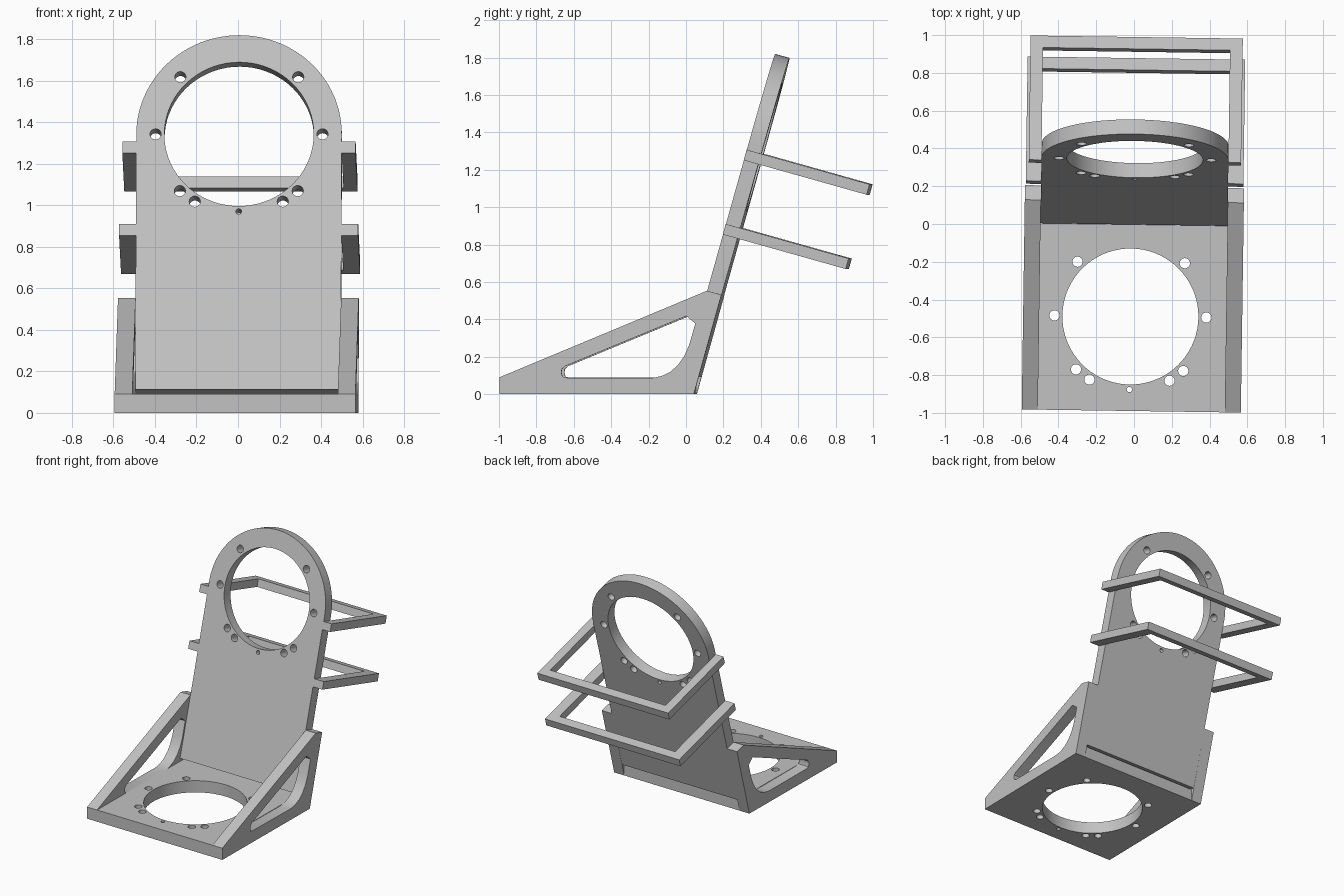
import bpy, bmesh, math
from mathutils import Matrix, Vector

cube = bpy.data.objects.get("Cube")
if cube:
    bpy.data.objects.remove(cube, do_unlink=True)

grey = bpy.data.materials.new("light grey")
grey.use_nodes = True
colour = (0.54, 0.54, 0.54, 1)
grey.diffuse_color = colour
grey.node_tree.nodes["Principled BSDF"].inputs["Base Color"].default_value = colour

TURN = Matrix.Rotation(-0.0145, 4, "Z")
TILT = math.radians(15.7)
X = Vector((1, 0, 0))
UP = Vector((0, math.sin(TILT), math.cos(TILT)))       # along the leaning plate
BACK = Vector((0, math.cos(TILT), -math.sin(TILT)))    # out of its rear face
HALF, OUTER, THICK = 0.495, 0.58, 0.08
RING_Z = 1.343


def front_point(z):
    """Point on the front face of the leaning plate at height z."""
    return Vector((0, -0.035 + z * math.tan(TILT), z))


def frame(origin, x, y):
    m = Matrix((x, y, x.cross(y))).transposed().to_4x4()
    m.translation = origin
    return m


def circle(cx, cy, r, n=24, start=0, sweep=2 * math.pi):
    steps = n if sweep > 6 else n + 1
    return [(cx + r * math.cos(start + sweep * i / n),
             cy + r * math.sin(start + sweep * i / n)) for i in range(steps)]


def panel(name, outlines, thickness, matrix):
    """Flat panel: the first outline is the rim, the others are openings."""
    curve = bpy.data.curves.new(name, "CURVE")
    curve.dimensions = "2D"
    curve.fill_mode = "BOTH"
    curve.extrude = thickness / 2
    for points in outlines:
        spline = curve.splines.new("POLY")
        spline.points.add(len(points) - 1)
        for p, (x, y) in zip(spline.points, points):
            p.co = (x, y, 0, 1)
        spline.use_cyclic_u = True
    temp = bpy.data.objects.new(name + "_outline", curve)
    bpy.context.scene.collection.objects.link(temp)
    bpy.context.view_layer.update()
    deps = bpy.context.evaluated_depsgraph_get()
    mesh = bpy.data.meshes.new_from_object(temp.evaluated_get(deps))
    bpy.data.objects.remove(temp, do_unlink=True)
    bm = bmesh.new()
    bm.from_mesh(mesh)
    bmesh.ops.remove_doubles(bm, verts=bm.verts, dist=0.0001)
    bmesh.ops.recalc_face_normals(bm, faces=bm.faces)
    bm.to_mesh(mesh)
    bm.free()
    mesh.name = name
    mesh.materials.clear()
    mesh.materials.append(grey)
    obj = bpy.data.objects.new(name, mesh)
    bpy.context.scene.collection.objects.link(obj)
    obj.matrix_world = TURN @ matrix
    bpy.ops.object.select_all(action="DESELECT")
    obj.select_set(True)
    bpy.context.view_layer.objects.active = obj
    bpy.ops.object.shade_smooth_by_angle(angle=math.radians(30))
    return obj


def openings(cx, cy):
    """Large round opening with its ring of bolt holes."""
    holes = [circle(cx, cy, 0.36, 72), circle(cx, cy - 0.387, 0.014, 16)]
    for side in (-1, 1):
        for x, y in ((0.284, 0.286), (0.402, 0), (0.284, -0.284), (0.212, -0.337)):
            holes.append(circle(cx + side * x, cy + y, 0.027))
    return holes


# Base plate
base_rim = [(-HALF, -0.99), (HALF, -0.99), (HALF, 0.05), (-HALF, 0.05)]
panel("base_plate", [base_rim] + openings(-0.012, -0.49), 0.09,
      Matrix.Translation((0, 0, 0.045)))

# Leaning plate with a round top
plate_rim = [(-HALF, -1.277), (HALF, -1.277)] + circle(0, 0, HALF, 48, 0, math.pi)
panel("leaning_plate", [plate_rim] + openings(0, 0), THICK,
      frame(front_point(RING_Z) + BACK * THICK / 2, X, UP))

# Triangular side walls with a rounded window
top = front_point(0.553)
top_back = top + BACK * THICK
wall_rim = [(-0.99, 0), (0.05, 0), (top_back.y, top_back.z), (top.y, top.z), (-0.99, 0.09)]
window = [(-0.635, 0.088), (-0.652, 0.094), (-0.658, 0.115), (-0.655, 0.135),
          (-0.638, 0.15), (0.01, 0.418), (0.058, 0.378)]
bend = [(0.025, 0.262), (-0.002, 0.202), (-0.035, 0.156), (-0.075, 0.12),
        (-0.12, 0.098), (-0.165, 0.088), (-0.2, 0.086)]
for name, side in (("left_wall", 1), ("right_wall", -1)):
    panel(name, [wall_rim, window + bend], OUTER - HALF,
          frame(Vector((side * (OUTER + HALF) / 2, 0, 0)),
                Vector((0, 1, 0)), Vector((0, 0, 1))))

# Rear loop brackets, square to the leaning plate
BAR, REACH = 0.058, 0.683
for name, z, half in (("upper_bracket", 1.307, 0.562), ("lower_bracket", 0.91, 0.576)):
    inner, end = HALF, REACH - 0.065
    loop = [(-half, 0), (-inner, 0), (-inner, end), (inner, end),
            (inner, 0), (half, 0), (half, REACH), (-half, REACH)]
    panel(name, [loop], BAR, frame(front_point(z) - UP * BAR / 2, X, BACK))
